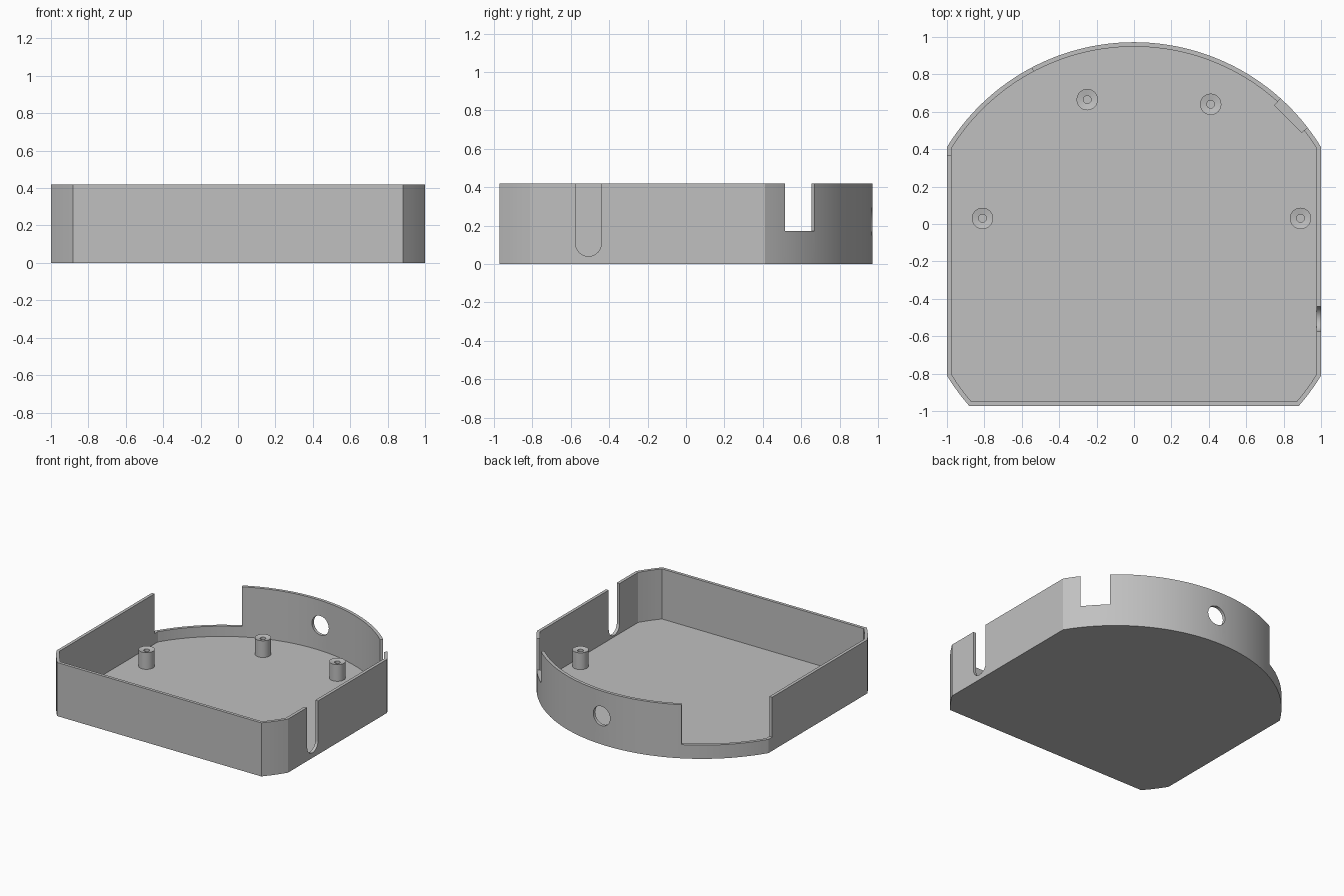
import bpy, bmesh, math
from mathutils import Matrix, Vector

cube = bpy.data.objects.get("Cube")
if cube:
    bpy.data.objects.remove(cube, do_unlink=True)

HEIGHT, FLOOR, WALL = 0.418, 0.027, 0.024
RADIUS, CENTRE_Y, FRONT_Y = 1.172, -0.2, -0.972

grey = bpy.data.materials.new("plain_grey")
grey.use_nodes = True
colour = (0.53, 0.53, 0.53, 1)
grey.diffuse_color = colour
grey.node_tree.nodes["Principled BSDF"].inputs["Base Color"].default_value = colour


def finish(name, bm):
    bmesh.ops.recalc_face_normals(bm, faces=bm.faces)
    mesh = bpy.data.meshes.new(name)
    bm.to_mesh(mesh)
    bm.free()
    mesh.materials.append(grey)
    obj = bpy.data.objects.new(name, mesh)
    bpy.context.collection.objects.link(obj)
    return obj


def prism(name, points, low, high, matrix=Matrix()):
    """Extrude a flat outline from low to high, then move it."""
    bm = bmesh.new()
    face = bm.faces.new([bm.verts.new((x, y, low)) for x, y in points])
    out = bmesh.ops.extrude_face_region(bm, geom=[face])
    top = [v for v in out["geom"] if isinstance(v, bmesh.types.BMVert)]
    bmesh.ops.translate(bm, verts=top, vec=(0, 0, high - low))
    bm.transform(matrix)
    return finish(name, bm)


def arc(radius, start, end, steps, cx=0, cy=0):
    angles = [start + (end - start) * i / steps for i in range(steps + 1)]
    return [(cx + radius * math.cos(a), cy + radius * math.sin(a)) for a in angles]


def outline(inset):
    """Circle trimmed flat at the two sides and the front."""
    r, half, front = RADIUS - inset, 1 - inset, FRONT_Y + inset
    side = math.acos(half / r)
    low = math.asin((front - CENTRE_Y) / r)
    back = arc(r, side, math.pi - side, 56, cy=CENTRE_Y)
    left = arc(r, math.pi + side, math.pi - low, 3, cy=CENTRE_Y)
    right = arc(r, low, -side, 3, cy=CENTRE_Y)
    return back + left + right


def box(x0, x1, y0, y1):
    return [(x0, y0), (x1, y0), (x1, y1), (x0, y1)]


def shade(obj):
    bpy.ops.object.select_all(action="DESELECT")
    obj.select_set(True)
    bpy.context.view_layer.objects.active = obj
    bpy.ops.object.shade_smooth_by_angle(angle=math.radians(20))


# Tray and the shapes cut out of it
tray = prism("tray", outline(0), 0, HEIGHT)
turn = Matrix.Rotation(math.radians(45), 4, "Z")
# maps outline x, y, depth to world y, z, x
to_side = Matrix(((0, 0, 1, 0), (1, 0, 0, 0), (0, 1, 0, 0), (0, 0, 0, 1)))
# maps outline x, y, depth to world x, z, y
to_back = Matrix(((1, 0, 0, 0), (0, 0, 1, 0), (0, 1, 0, 0), (0, 0, 0, 1)))
u_shape = arc(0.067, math.pi, 2 * math.pi, 20, -0.508, 0.107) + [(-0.441, 0.6), (-0.575, 0.6)]
wide_gap = [(-1.2, 0.365), (-0.9, 0.365), (-0.5, 0.75), (-0.65, 1.02), (-1.2, 1.02)]
cutters = [
    prism("cavity_cutter", outline(WALL), FLOOR, 1),
    prism("wide_gap_cutter", wide_gap, 0.107, 1),
    prism("notch_cutter", box(0.9, 1.3, -0.105, 0.105), 0.172, 1,
          turn @ Matrix.Translation((0, -0.186, 0))),
    prism("cable_slot_cutter", u_shape, 0.9, 1.1, to_side),
    prism("round_hole_cutter", arc(0.075, 0, math.tau * 31 / 32, 31, 0.05, 0.222), 0.8, 1.1, to_back),
]
for cutter in cutters:
    cutter.hide_render = True
    mod = tray.modifiers.new(cutter.name, "BOOLEAN")
    mod.operation, mod.solver, mod.object = "DIFFERENCE", "EXACT", cutter
bpy.context.view_layer.update()
graph = bpy.context.evaluated_depsgraph_get()
cut_mesh = bpy.data.meshes.new_from_object(tray.evaluated_get(graph))
tray.modifiers.clear()
tray.data = cut_mesh
for cutter in cutters:
    bpy.data.objects.remove(cutter, do_unlink=True)
shade(tray)

# Flat pad behind the corner notch
prism("notch_pad", box(0.979, 1.012, -0.105, 0.105), FLOOR - 0.01, 0.171,
      turn @ Matrix.Translation((0, -0.186, 0)))


# Screw posts: a lathed profile with a shallow dish and a pilot hole
def screw_post(name, x, y):
    bm = bmesh.new()
    profile = [(0.057, FLOOR - 0.01), (0.057, 0.157), (0.021, 0.15), (0.021, 0.04), (0, 0.04)]
    verts = [bm.verts.new((r, 0, z)) for r, z in profile]
    edges = [bm.edges.new(pair) for pair in zip(verts, verts[1:])]
    bmesh.ops.spin(bm, geom=verts + edges, cent=(0, 0, 0), axis=(0, 0, 1),
                   angle=math.tau, steps=32, use_merge=True)
    bmesh.ops.remove_doubles(bm, verts=bm.verts, dist=0.0005)
    bmesh.ops.translate(bm, verts=bm.verts, vec=Vector((x, y, 0)))
    shade(finish(name, bm))


screw_post("right_side_post", -0.81, 0.03)
screw_post("left_side_post", 0.89, 0.03)
screw_post("right_back_post", -0.25, 0.665)
screw_post("left_back_post", 0.41, 0.64)
